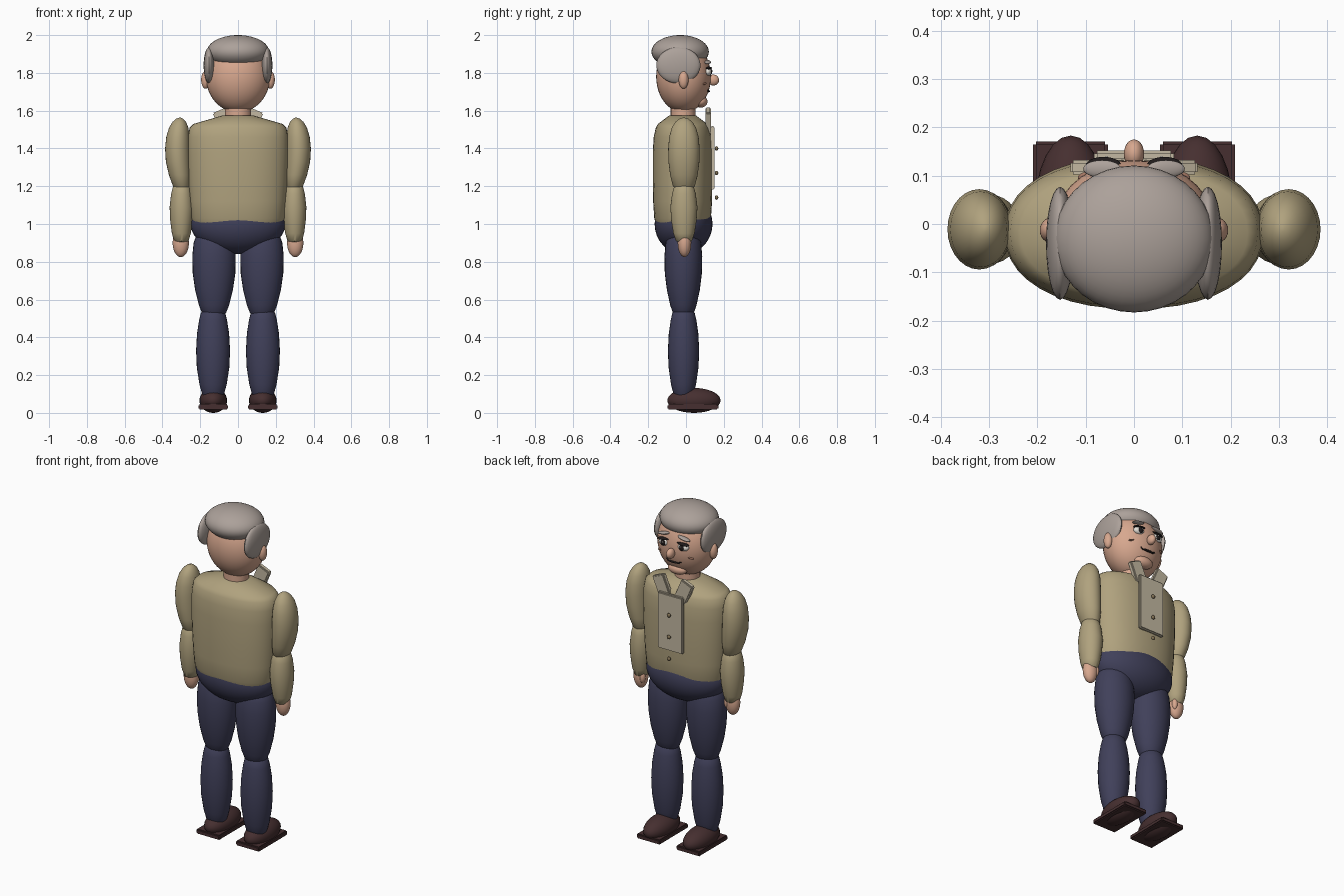
import bpy, bmesh, math
from mathutils import Matrix, Vector

if "Cube" in bpy.data.objects:
    bpy.data.objects.remove(bpy.data.objects["Cube"])


def mat(name, r, g, b):
    m = bpy.data.materials.new(name)
    m.diffuse_color = [((c / 255 + 0.055) / 1.055) ** 2.4 for c in (r, g, b)] + [1]
    m.use_nodes = True
    m.node_tree.nodes["Principled BSDF"].inputs["Base Color"].default_value = m.diffuse_color
    return m


SKIN = mat("skin", 216, 168, 143)
FOLD = mat("skin fold", 166, 120, 100)
HAIR = mat("grey hair", 172, 161, 154)
KHAKI = mat("khaki jumper", 176, 162, 126)
NAVY = mat("navy trousers", 64, 64, 90)
SHOE = mat("dark brown leather", 70, 47, 48)
CREAM = mat("cream shirt", 196, 185, 162)
BUTTON = mat("button brown", 128, 112, 84)
WHITE = mat("eye white", 232, 228, 220)
BLACK = mat("near black", 32, 27, 27)


def finish(name, bm, material):
    bmesh.ops.recalc_face_normals(bm, faces=bm.faces)
    me = bpy.data.meshes.new(name)
    bm.to_mesh(me)
    bm.free()
    me.materials.append(material)
    ob = bpy.data.objects.new(name, me)
    bpy.context.collection.objects.link(ob)
    bpy.ops.object.select_all(action='DESELECT')
    ob.select_set(True)
    bpy.context.view_layer.objects.active = ob
    bpy.ops.object.shade_smooth_by_angle(angle=math.radians(45))
    return ob


def ball(name, loc, size, material, tilt=0, segs=24):
    """Ellipsoid with radii size, tilted about the y axis."""
    bm = bmesh.new()
    m = Matrix.Translation(loc) @ Matrix.Rotation(tilt, 4, 'Y') @ Matrix.Diagonal((*size, 1))
    bmesh.ops.create_uvsphere(bm, u_segments=segs, v_segments=segs * 2 // 3, radius=1, matrix=m)
    return finish(name, bm, material)


def block(name, loc, size, material, tilt=0, bevel=0.006):
    """Bevelled box with full dimensions size, tilted about the y axis."""
    bm = bmesh.new()
    bmesh.ops.create_cube(bm, size=1, matrix=Matrix.Diagonal((*size, 1)))
    bmesh.ops.bevel(bm, geom=bm.edges[:], offset=bevel, segments=2, affect='EDGES')
    bm.transform(Matrix.Translation(loc) @ Matrix.Rotation(tilt, 4, 'Y'))
    return finish(name, bm, material)


def limb(name, rings, material, power=2.0, n=28):
    """Loft through rings of (centre x, centre y, z, radius x, radius y)."""
    bm = bmesh.new()
    loops = []
    for cx, cy, z, rx, ry in rings:
        loop = []
        for i in range(n):
            a = 2 * math.pi * i / n
            c, s = math.cos(a), math.sin(a)
            x = math.copysign(abs(c) ** (2 / power), c)
            y = math.copysign(abs(s) ** (2 / power), s)
            loop.append(bm.verts.new((cx + rx * x, cy + ry * y, z)))
        loops.append(loop)
    for a, b in zip(loops, loops[1:]):
        for i in range(n):
            bm.faces.new((a[i], a[(i + 1) % n], b[(i + 1) % n], b[i]))
    bm.faces.new(loops[0])
    bm.faces.new(loops[-1])
    return finish(name, bm, material)


# Torso, hips and neck
limb("jumper_body", [(0, -.018, z, rx, ry) for z, rx, ry in (
    (1.0, .235, .14), (1.03, .248, .15), (1.12, .256, .156), (1.25, .264, .158),
    (1.38, .268, .158), (1.46, .266, .153), (1.51, .256, .142), (1.53, .235, .13),
    (1.575, .08, .07))], KHAKI, power=2.2, n=40)
ball("hips", (0, -.013, 1.0), (.25, .153, .16), NAVY, segs=36)
limb("neck", [(0, -.015, 1.52, .07, .066), (0, -.015, 1.68, .07, .066)], SKIN)

# Shirt placket and buttons
block("shirt_placket", (0, .141, 1.35), (.165, .022, .335), CREAM)
for z in (1.4, 1.27, 1.14):
    ball("shirt_button", (0, .162, z), (.012, .009, .012), BUTTON, segs=12)

# Head, chin, nose and mouth
ball("head", (0, -.013, 1.78), (.17, .145, .19), SKIN, segs=36)
ball("chin", (0, .078, 1.648), (.06, .036, .032), SKIN)
ball("nose", (0, .145, 1.762), (.021, .03, .029), SKIN)
ball("mouth", (0, .116, 1.703), (.042, .012, .006), BLACK)
ball("hair_cap", (0, -.031, 1.912), (.165, .152, .088), HAIR, segs=36)

for side, s in (("left", -1), ("right", 1)):
    # Side hair and ears
    ball(side + "_side_hair", (s * .153, -.04, 1.84), (.029, .117, .096), HAIR)
    ball(side + "_ear", (s * .172, -.013, 1.763), (.023, .026, .047), SKIN)
    # Eyes, brows and face folds
    ball(side + "_eye", (s * .063, .115, 1.806), (.034, .02, .022), WHITE)
    ball(side + "_iris", (s * .061, .13, 1.806), (.016, .009, .017), BLACK, segs=16)
    ball(side + "_eye_glint", (s * .057, .138, 1.812), (.004, .003, .004), WHITE, segs=8)
    ball(side + "_upper_lid", (s * .063, .119, 1.826), (.038, .02, .006), BLACK, s * .1)
    ball(side + "_brow", (s * .066, .114, 1.857), (.04, .018, .008), HAIR, s * .2)
    ball(side + "_cheek_fold", (s * .095, .096, 1.745), (.022, .012, .006), FOLD, s * .25)
    ball(side + "_mouth_corner", (s * .042, .111, 1.709), (.012, .008, .005), BLACK, s * -.4, 12)
    # Collar tab
    block(side + "_collar_tab", (s * .073, .117, 1.545), (.08, .03, .125), CREAM, s * .4)
    # Sleeves and hand
    limb(side + "_upper_sleeve", [(s * x, -.011, z, r, r * 1.26) for x, z, r in (
        (.296, 1.17, .024), (.298, 1.2, .046), (.308, 1.26, .058), (.317, 1.33, .065),
        (.32, 1.4, .066), (.318, 1.46, .062), (.314, 1.51, .051), (.311, 1.54, .036),
        (.309, 1.558, .018), (.308, 1.563, .004))], KHAKI)
    limb(side + "_lower_sleeve", [(s * x, -.011, z, r, r * 1.12) for x, z, r in (
        (.3, .9, .02), (.3, .91, .038), (.3, .95, .05), (.299, 1.02, .06),
        (.298, 1.09, .064), (.298, 1.16, .056), (.298, 1.2, .046), (.298, 1.225, .025))], KHAKI)
    ball(side + "_hand", (s * .303, -.008, .9), (.043, .036, .075), SKIN)
    ball(side + "_thumb", (s * .278, .012, .9), (.016, .016, .035), SKIN, segs=16)
    # Trouser legs
    limb(side + "_thigh", [(s * .127, -.014, z, r, r * .87) for z, r in (
        (.5, .04), (.53, .064), (.57, .08), (.65, .1), (.74, .113),
        (.83, .115), (.9, .108), (.95, .09), (.98, .05))], NAVY)
    limb(side + "_shin", [(s * .132, -.013, z, r, r * .92) for z, r in (
        (.07, .04), (.1, .058), (.15, .072), (.24, .086), (.33, .09),
        (.42, .085), (.49, .074), (.53, .064), (.555, .04))], NAVY)
    # Shoe upper and flat sole
    ball(side + "_shoe", (s * .131, .042, .066), (.073, .141, .066), SHOE)
    block(side + "_sole", (s * .131, .036, .032), (.155, .27, .028), SHOE)
